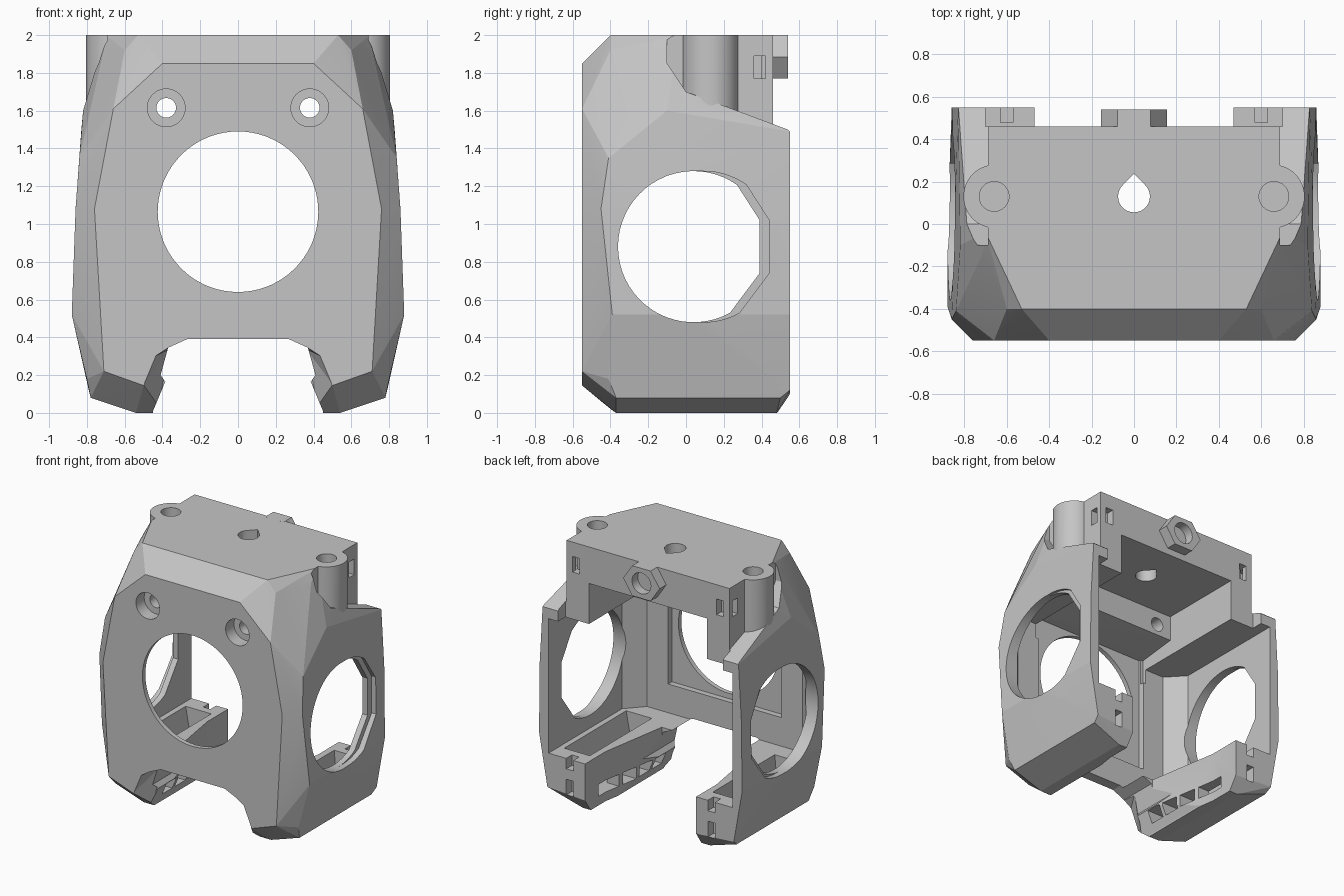
import bpy, bmesh
from math import cos, sin, pi, radians
from mathutils import Vector

if "Cube" in bpy.data.objects:
    bpy.data.objects.remove(bpy.data.objects["Cube"], do_unlink=True)

grey = bpy.data.materials.new("plain_grey")
grey.use_nodes = True
grey.diffuse_color = (0.56, 0.56, 0.56, 1)
grey.node_tree.nodes["Principled BSDF"].inputs["Base Color"].default_value = (0.56, 0.56, 0.56, 1)


def finish(name, bm):
    bmesh.ops.recalc_face_normals(bm, faces=bm.faces)
    me = bpy.data.meshes.new(name)
    bm.to_mesh(me)
    bm.free()
    me.materials.append(grey)
    ob = bpy.data.objects.new(name, me)
    bpy.context.collection.objects.link(ob)
    return ob


def hull(name, half):
    """Convex solid from points on the +x half, mirrored."""
    bm = bmesh.new()
    for x, y, z in half:
        bm.verts.new((x, y, z))
        bm.verts.new((-x, y, z))
    res = bmesh.ops.convex_hull(bm, input=bm.verts)
    junk = [v for v in res["geom_interior"] if isinstance(v, bmesh.types.BMVert)]
    bmesh.ops.delete(bm, geom=junk, context="VERTS")
    bmesh.ops.dissolve_limit(bm, angle_limit=radians(1), verts=bm.verts, edges=bm.edges)
    return finish(name, bm)


def prism(name, profile, axis, lo, hi):
    """Extrude a flat profile along x (yz), y (xz) or z (xy)."""
    place = {"x": lambda a, b: (lo, a, b), "y": lambda a, b: (a, lo, b),
             "z": lambda a, b: (a, b, lo)}[axis]
    bm = bmesh.new()
    face = bm.faces.new([bm.verts.new(place(a, b)) for a, b in profile])
    ext = bmesh.ops.extrude_face_region(bm, geom=[face])["geom"]
    step = Vector([(hi - lo) * (axis == k) for k in "xyz"])
    bmesh.ops.translate(bm, vec=step, verts=[v for v in ext if isinstance(v, bmesh.types.BMVert)])
    return finish(name, bm)


def circle(a, b, r, n=48, start=0, sweep=2 * pi):
    return [(a + r * cos(start + sweep * i / n), b + r * sin(start + sweep * i / n)) for i in range(n)]


def box(name, x0, x1, y0, y1, z0, z1):
    return prism(name, [(x0, y0), (x1, y0), (x1, y1), (x0, y1)], "z", z0, z1)


def boolean(target, tool, op="DIFFERENCE"):
    mod = target.modifiers.new(op, "BOOLEAN")
    mod.operation, mod.object, mod.solver = op, tool, "EXACT"
    bpy.context.view_layer.update()
    dg = bpy.context.evaluated_depsgraph_get()
    me = bpy.data.meshes.new_from_object(target.evaluated_get(dg))
    target.modifiers.clear()
    target.data = me
    bpy.data.objects.remove(tool, do_unlink=True)


def mirrored(profile):
    return profile + [(-a, b) for a, b in reversed(profile)]


# Faceted outer body
body = hull("shroud_body", [
    (.4, -.55, 1.85), (.66, -.55, 1.61), (.76, -.55, 1.08), (.71, -.55, .22), (.5, -.55, .145),
    (.53, -.4, 2), (.7, -.04, 2), (.69, .46, 2), (.6, -.4, 1.92), (.71, -.13, 1.92),
    (.84, -.41, 1.35), (.82, -.1, 1.6), (.86, -.45, 1.08), (.88, -.39, .52), (.88, 0, .52),
    (.8, -.41, .18), (.78, -.37, .08), (.54, -.37, 0), (.54, .48, 0), (.78, .5, .08),
    (.79, .55, .12), (.5, .55, .1), (.86, .55, .52), (.855, .55, 1.05), (.83, .55, 1.49),
    (.38, -.4, .02), (.38, .5, .02)])

# Stepped shoulders and curved back above the side walls
ledge = [(-.1, 2.1), (-.1, 1.85), (0, 1.7), (.27, 1.6), (.7, 1.44), (.7, 2.1)]
for s in (1, -1):
    boolean(body, prism("ledge_cut", ledge, "x", s * .69, s * 1.1))
back = [(.46, 2.1), (.46, 1.78), (.475, 1.65), (.5, 1.54), (.55, 1.49), (.7, 1.48), (.7, 2.1)]
boolean(body, prism("back_cut", back, "x", -1.2, 1.2))
boolean(body, box("back_plane_cut", -.7, .7, .46, .9, 1.2, 2.1))

# Main cavity, front panel seat, sloped screw block and upper recess
room = [(.78, .9), (.78, -.34), (.66, -.47)]
boolean(body, prism("cavity", mirrored(room), "z", .38, 1.41))
boolean(body, box("panel_seat", -.48, .48, -.515, -.4, .6, 1.495))
under_block = [(-.5, 1.3), (-.5, 1.495), (-.2, 1.53), (.9, 1.53), (.9, 1.3)]
boolean(body, prism("block_underside", under_block, "x", -.5, .5))
boolean(body, box("recess", -.5, .5, -.2, .9, 1.4, 1.72))

# Gap between the arms, widening to the back, with bevelled front feet
gap = [(.46, -.1), (.45, .01), (.385, .165), (.41, .2), (.37, .345), (.27, .39)]
boolean(body, prism("arm_gap", mirrored(gap), "y", -1, 1))
boolean(body, prism("arm_taper", mirrored([(.47, .9), (.47, .3), (.38, -.25)]), "z", -.1, .5))
boolean(body, hull("foot_bevel", [
    (.505, -.56, .145), (.44, -.56, .3), (.37, -.56, .345), (.54, -.56, -.1),
    (.36, -.42, .34), (.39, -.42, .165), (.45, -.42, -.1)]))

# Openings in the front wall
boolean(body, prism("front_opening", circle(0, 1.065, .425, 72), "y", -.7, -.4))
for s in (1, -1):
    boolean(body, prism("screw_hole", circle(s * .38, 1.615, .052, 24), "y", -.7, .2))
    boolean(body, prism("screw_seat", circle(s * .38, 1.615, .1, 40), "y", -.7, -.45))

# Side openings: round at the front, flattened at the back, stepped outward
side_hole = circle(.04, .88, .4, 40, radians(55), radians(250)) + [(.39, .74), (.39, 1.02)]
outer_hole = [(y + .05 if y > .04 else y, z) for y, z in side_hole]
for s in (1, -1):
    boolean(body, prism("side_opening", side_hole, "x", s * .6, s * 1.2))
    boolean(body, prism("outer_opening", outer_hole, "x", s * .825, s * 1.2))

# Screw bosses, arm troughs and clip slots on both sides
for s in (1, -1):
    boolean(body, prism("boss", circle(s * .655, .13, .15, 48), "z", 1.52, 2), "UNION")
    boolean(body, prism("boss_hole", circle(s * .66, .13, .07, 40), "z", 1.7, 2.1))
    trough = [(s * .51, .5), (s * .55, .07), (s * .68, .07), (s * .76, .5)]
    boolean(body, prism("arm_trough", trough, "y", -.33, .42))
    for y0, y1 in ((-.31, -.19), (-.16, -.03), (0, .13), (.17, .39)):
        boolean(body, box("outlet", s * .3, s * .6, y0, y1, .07, .16))
    boolean(body, box("side_slot", s * .64, s * .8, .36, .42, 1.77, 1.89))
    boolean(body, box("back_slot", s * .58, s * .64, .4, .6, 1.77, 1.89))
    for z0, z1 in ((.1, .22), (.3, .5)):
        boolean(body, box("arm_slot", s * .57, s * .63, .48, .7, z0, z1))

# Teardrop hole through the top
drop = circle(0, .13, .075, 28, radians(135), radians(270)) + [(.053, .183), (0, .238)]
boolean(body, prism("teardrop", drop, "z", 1.6, 2.1))

# Hexagonal nut holder on the back
hexagon = [(.155 * cos(i * pi / 3), 1.885 + .133 * sin(i * pi / 3)) for i in range(6)]
nut = prism("nut_holder", hexagon, "y", .44, .54)
boolean(nut, prism("nut_hole", circle(0, 1.885, .08, 40), "y", .47, .7))

for ob in (body, nut):
    bpy.ops.object.select_all(action="DESELECT")
    ob.select_set(True)
    bpy.context.view_layer.objects.active = ob
    bpy.ops.object.shade_smooth_by_angle(angle=radians(10))
